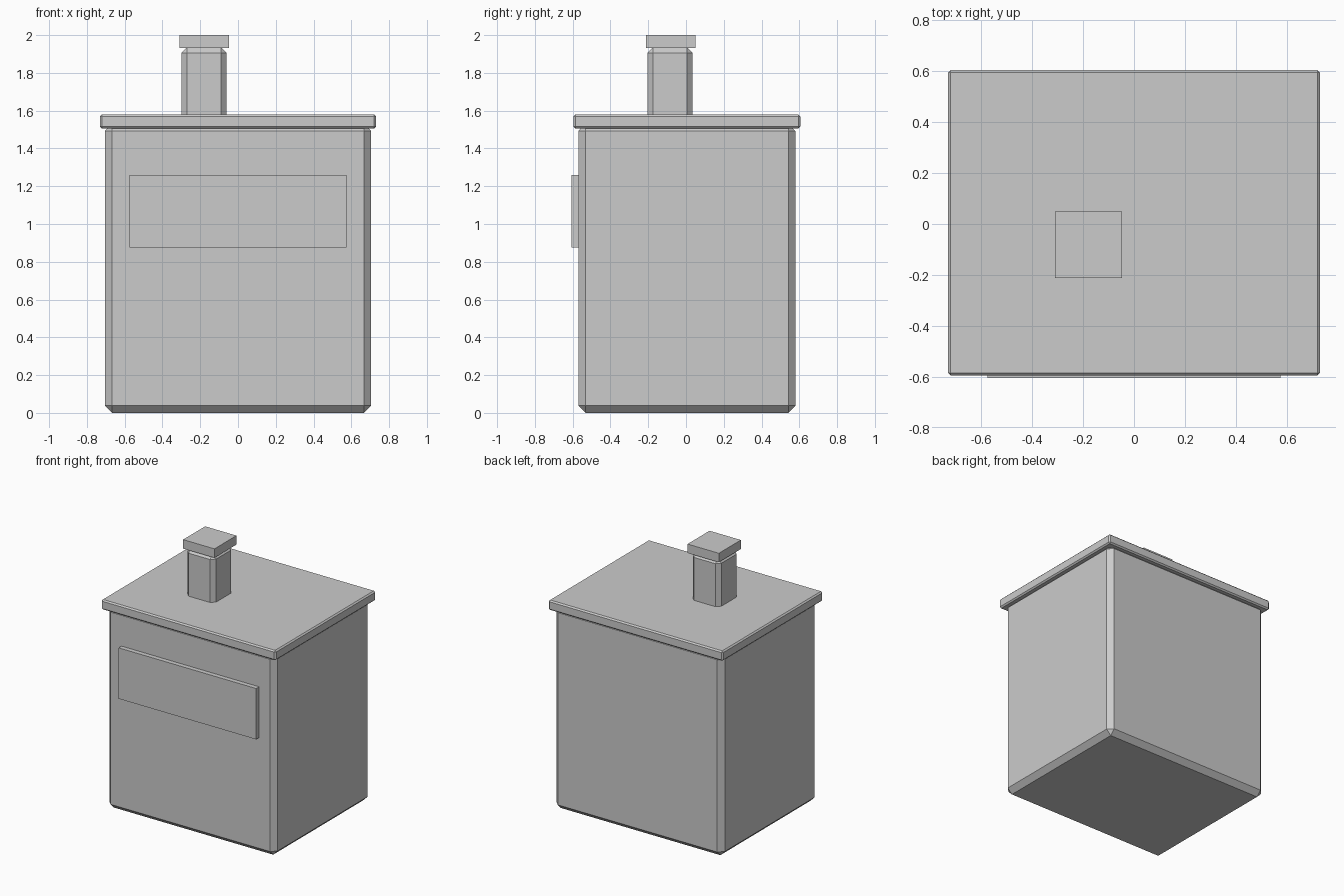
import bpy, bmesh
from mathutils import Vector

if "Cube" in bpy.data.objects:
    bpy.data.objects.remove(bpy.data.objects["Cube"])

grey = bpy.data.materials.new("plain_grey")
grey.diffuse_color = (0.6, 0.6, 0.6, 1.0)
grey.use_nodes = True
grey.node_tree.nodes["Principled BSDF"].inputs["Base Color"].default_value = grey.diffuse_color


def box(name, lo, hi, chamfer=0.0):
    """Axis-aligned box from lo to hi with an optional flat chamfer on all edges."""
    lo, hi = Vector(lo), Vector(hi)
    size, mid = hi - lo, (lo + hi) / 2
    bm = bmesh.new()
    bmesh.ops.create_cube(bm, size=1.0)
    for v in bm.verts:
        v.co = Vector(a * b for a, b in zip(v.co, size))
    if chamfer:
        bmesh.ops.bevel(bm, geom=bm.edges[:], offset=chamfer, segments=1,
                        affect='EDGES', profile=0.5)
    mesh = bpy.data.meshes.new(name)
    bm.to_mesh(mesh)
    bm.free()
    mesh.materials.append(grey)
    obj = bpy.data.objects.new(name, mesh)
    obj.location = mid
    bpy.context.collection.objects.link(obj)
    return obj


# Main chamfered body
box("body", (-0.705, -0.57, 0.0), (0.705, 0.58, 1.53), 0.038)
# Flat overhanging lid
box("lid", (-0.73, -0.595, 1.505), (0.73, 0.605, 1.58), 0.01)
# Raised panel on the front
box("front_panel", (-0.575, -0.605, 0.875), (0.575, -0.565, 1.26))
# Chimney post, sunk slightly into the lid
box("chimney", (-0.30, -0.205, 1.54), (-0.06, 0.035, 1.935), 0.03)
# Square cap on the chimney
box("chimney_cap", (-0.31, -0.213, 1.932), (-0.048, 0.05, 2.0))
